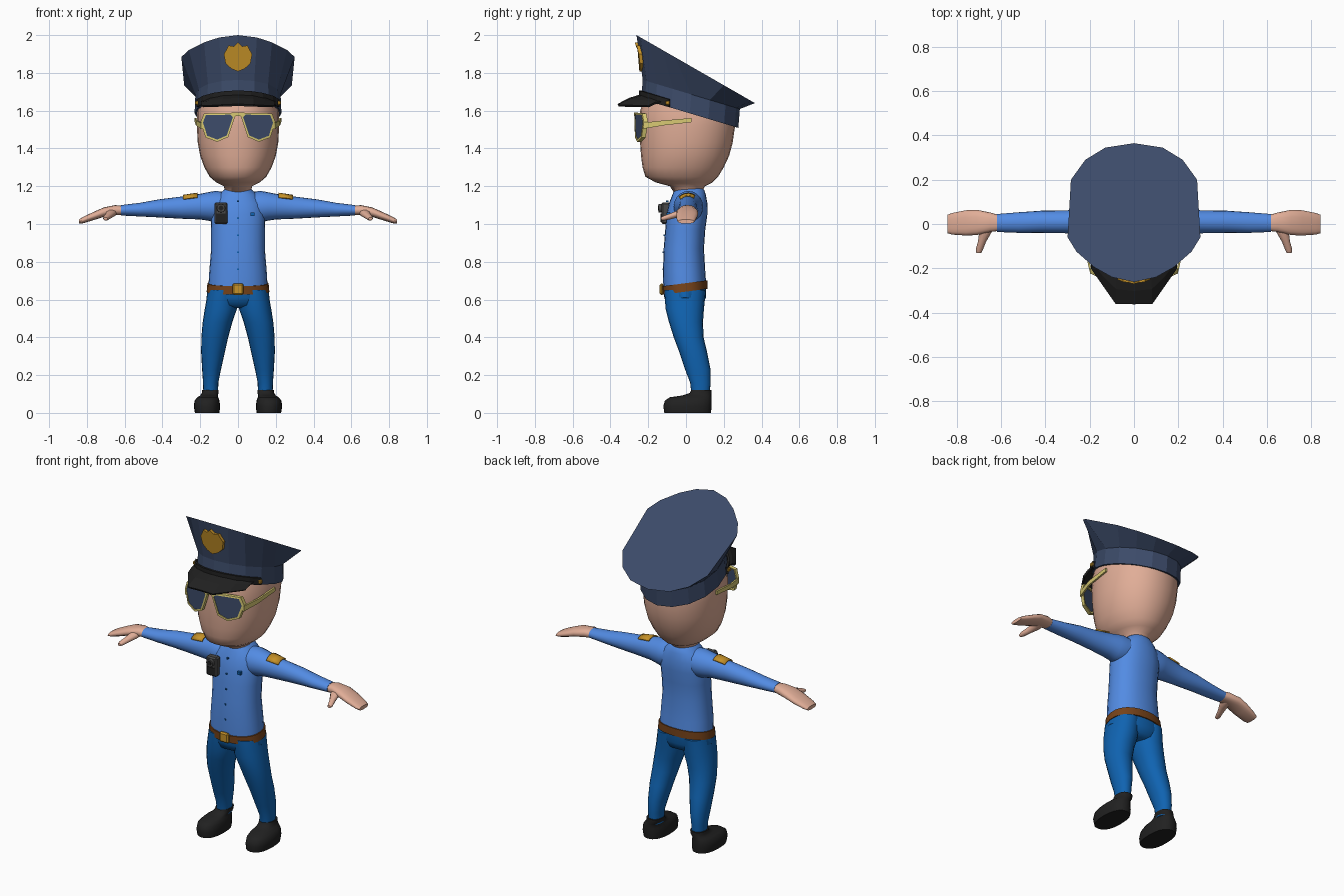
import bpy, bmesh, math
from math import sin, cos, pi, radians
from mathutils import Vector

if "Cube" in bpy.data.objects:
    bpy.data.objects.remove(bpy.data.objects["Cube"])


def material(name, rgb):
    m = bpy.data.materials.new(name)
    m.diffuse_color = (*rgb, 1)
    m.use_nodes = True
    m.node_tree.nodes["Principled BSDF"].inputs["Base Color"].default_value = m.diffuse_color
    return m


SKIN = material("skin", (.75, .42, .31))
SHIRT = material("shirt_blue", (.085, .26, .77))
PANTS = material("trouser_blue", (.005, .125, .44))
NAVY = material("cap_navy", (.045, .07, .141))
BLACK = material("black", (.015, .015, .015))
BROWN = material("belt_brown", (.18, .055, .01))
GOLD = material("gold", (.57, .29, .022))
BRASS = material("pale_brass", (.68, .58, .17))
GREY = material("dark_grey", (.065, .065, .065))


def make(name, verts, faces, mat, smooth=None, thick=0):
    me = bpy.data.meshes.new(name)
    me.from_pydata([tuple(v) for v in verts], [], faces)
    bm = bmesh.new()
    bm.from_mesh(me)
    bmesh.ops.recalc_face_normals(bm, faces=bm.faces)
    bm.to_mesh(me)
    bm.free()
    me.materials.append(mat)
    ob = bpy.data.objects.new(name, me)
    bpy.context.collection.objects.link(ob)
    if thick:
        mod = ob.modifiers.new("thickness", 'SOLIDIFY')
        mod.thickness, mod.offset = thick, 0
    if smooth:
        bpy.ops.object.select_all(action='DESELECT')
        ob.select_set(True)
        bpy.context.view_layer.objects.active = ob
        bpy.ops.object.shade_smooth_by_angle(angle=radians(smooth))
    return ob


def skin_rings(rings, caps=True):
    """Vertices and faces joining closed rings of equal length."""
    n = len(rings[0])
    verts = [v for r in rings for v in r]
    faces = [(k*n + i, k*n + (i+1) % n, (k+1)*n + (i+1) % n, (k+1)*n + i)
             for k in range(len(rings) - 1) for i in range(n)]
    if caps:
        faces += [tuple(range(n)), tuple(range(len(verts) - n, len(verts)))]
    return verts, faces


def loft(name, rows, mat, axis='z', n=20, side=1, power=2.0, smooth=50, tilt=0):
    """Rows are (position, a min, a max, b min, b max) along the axis."""
    rings = []
    for t, a0, a1, b0, b1 in rows:
        ring = []
        for i in range(n):
            c, s = cos(2*pi*i/n), sin(2*pi*i/n)
            a = (a0+a1)/2 + (a1-a0)/2 * math.copysign(abs(c)**(2/power), c)
            b = (b0+b1)/2 + (b1-b0)/2 * math.copysign(abs(s)**(2/power), s)
            p = {'z': (a, b, t + tilt*b), 'x': (t, a, b), 'y': (a, t, b)}[axis]
            ring.append((p[0]*side, p[1], p[2]))
        rings.append(ring)
    return make(name, *skin_rings(rings), mat, smooth)


def grid(name, rows, mat, thick, smooth=None):
    """Open sheet through rows of points."""
    n = len(rows[0])
    faces = [(k*n+i, k*n+i+1, (k+1)*n+i+1, (k+1)*n+i)
             for k in range(len(rows)-1) for i in range(n-1)]
    return make(name, [p for r in rows for p in r], faces, mat, smooth, thick)


def box(name, lo, hi, mat, bevel=0):
    rings = [[(x, y, z) for x, y in ((lo[0], lo[1]), (hi[0], lo[1]), (hi[0], hi[1]), (lo[0], hi[1]))]
             for z in (lo[2], hi[2])]
    ob = make(name, *skin_rings(rings), mat)
    if bevel:
        m = ob.modifiers.new("bevel", 'BEVEL')
        m.width, m.segments = bevel, 1
    return ob


# Head and neck
loft("head", [(1.16, -.065, .065, -.06, .08), (1.20, -.075, .075, -.085, .10),
              (1.22, -.115, .115, -.16, .14), (1.25, -.15, .15, -.215, .17),
              (1.30, -.178, .178, -.23, .20), (1.36, -.2, .2, -.238, .228),
              (1.43, -.213, .213, -.243, .247), (1.52, -.218, .218, -.247, .26),
              (1.60, -.216, .216, -.243, .255), (1.66, -.20, .20, -.22, .22)],
     SKIN, n=28, power=2.1, smooth=60)

# Shirt, belt and trousers
loft("shirt", [(.665, -.157, .157, -.12, .108), (.75, -.152, .152, -.122, .102),
               (.87, -.142, .142, -.118, .095), (.97, -.143, .143, -.11, .102),
               (1.05, -.145, .145, -.103, .113), (1.11, -.135, .135, -.09, .113),
               (1.155, -.105, .105, -.072, .105), (1.18, -.075, .075, -.062, .097),
               (1.19, -.066, .066, -.055, .088)], SHIRT, n=24, power=2.25)
loft("belt", [(.642, -.166, .166, -.124, .113), (.687, -.162, .162, -.126, .113)],
     BROWN, n=24, power=2.25, tilt=.13)
loft("trouser_hips", [(.672, -.157, .157, -.119, .108), (.61, -.167, .167, -.115, .105),
                      (.57, -.13, .13, -.10, .09), (.555, -.08, .08, -.06, .06)],
     PANTS, n=24, power=2.2)
box("belt_buckle", (-.03, -.14, .625), (.03, -.118, .685), GOLD, .008)
for i in range(5):
    z = .76 + i*.09
    y = -.121 + max(0, z - .87)*.075
    box("shirt_button", (-.004, y-.003, z-.004), (.004, y+.01, z+.004), PANTS)
box("chest_pin", (.065, -.103, 1.042), (.087, -.085, 1.06), PANTS)

# Cap: band and flared crown, sixteen sides, tipped backwards
half = [(0, .365), (.13, .345), (.22, .29), (.285, .2), (.30, -.06),
        (.26, -.125), (.18, -.195), (.1, -.24), (0, -.262)]
rim = half + [(-x, y) for x, y in half[-2:0:-1]]


def band_point(angle, grow=0, up=0):
    """Point on the cap band, angle measured from the front."""
    x, y = (.23+grow)*sin(angle), .02 - (.257+grow)*cos(angle)
    return Vector((x, y, 1.592 - .3*y + up))


low = [band_point(pi - 2*pi*i/16) for i in range(16)]
mid = [Vector((p.x*.98, p.y*1.0 + .008, p.z + .1)) for p in low]
top = [Vector((x, y, 2.0 - .36*(y+.262)/.627)) for x, y in rim]
make("cap", *skin_rings([low, mid, top]), NAVY)

# Cap strap, its buttons, and the peak
arc = [radians(-66 + 132*i/8) for i in range(9)]
grid("cap_strap", [[band_point(a, .006, u) for a in arc] for u in (.0, .042)], BLACK, .012)
outer = [(-.19, -.2), (-.135, -.28), (-.082, -.358), (0, -.36), (.082, -.358), (.135, -.28), (.19, -.2)]
inner = [band_point(radians(-57 + 19*i), .003, .016) for i in range(7)]
edge = [Vector((x, y, 1.63 - .008*abs(x)/.19)) for x, y in outer]
middle = [(a+b)/2 + Vector((0, 0, .007)) for a, b in zip(inner, edge)]
grid("cap_peak", [inner, middle, edge], BLACK, .012)
for s in (-1, 1):
    p = band_point(s*radians(64), .012, .02)
    box("strap_button", p - Vector((.009, .011, .011)), p + Vector((.009, .011, .011)), GOLD, .004)

# Shield badge on the crown front
shield = [(0, 1.962), (.022, 1.94), (.05, 1.945), (.06, 1.925), (.075, 1.90),
          (.066, 1.85), (.035, 1.822), (0, 1.808)]
shield += [(-x, z) for x, z in shield[-2:0:-1]]
rings = [[(x, -.238 - (z-1.808)*.16 + d + abs(x)*.15, z) for x, z in shield] for d in (-.009, .012)]
make("cap_badge", *skin_rings(rings), GOLD)

# Sunglasses
lens = [(.014, 1.572), (.03, 1.588), (.18, 1.586), (.198, 1.54), (.172, 1.458),
        (.11, 1.435), (.052, 1.46)]
cx, cz = .108, 1.522


def lens_ring(scale, back, side):
    pts = [(cx + (x-cx)*scale, cz + (z-cz)*scale) for x, z in lens]
    return [(side*x, -.274 + 1.3*x*x + back, z) for x, z in pts]


for s in (-1, 1):
    frame = [lens_ring(k, d, s) for k, d in ((1, 0), (1, .022), (.86, .022), (.86, 0), (1, 0))]
    make("glasses_frame", *skin_rings(frame, False), BRASS)
    make("glasses_lens", *skin_rings([lens_ring(.87, .004, s), lens_ring(.87, .012, s)]), NAVY)
    arm = [[(s*(x+dx), y, z+dz) for dx, dz in ((-.005, -h), (.005, -h), (.005, h), (-.005, h))]
           for x, y, z, h in ((.192, -.226, 1.52, .016), (.218, -.12, 1.535, .013), (.224, .03, 1.55, .011))]
    make("glasses_temple", *skin_rings(arm), BRASS)
box("glasses_bridge", (-.035, -.275, 1.572), (.035, -.255, 1.589), BRASS)

# Limbs, mirrored
for s in (-1, 1):
    loft("sleeve", [(.05, -.06, .09, 1.03, 1.168), (.12, -.065, .09, 1.008, 1.175),
                    (.16, -.06, .085, 1.018, 1.168), (.20, -.055, .075, 1.024, 1.160),
                    (.30, -.042, .062, 1.028, 1.145), (.42, -.04, .06, 1.035, 1.130),
                    (.52, -.04, .053, 1.040, 1.112), (.62, -.036, .045, 1.045, 1.100)],
         SHIRT, 'x', side=s)
    loft("hand", [(.60, -.03, .038, 1.05, 1.095), (.65, -.036, .052, 1.046, 1.10),
                  (.71, -.05, .064, 1.038, 1.088), (.76, -.052, .062, 1.022, 1.066),
                  (.82, -.048, .050, 1.004, 1.038), (.842, -.042, .042, 1.002, 1.024)],
         SKIN, 'x', n=16, side=s, power=2.4)
    loft("thumb", [(.01, .635, .70, 1.045, 1.085), (-.04, .645, .70, 1.035, 1.075),
                   (-.08, .668, .705, 1.025, 1.058), (-.115, .682, .715, 1.018, 1.045),
                   (-.132, .69, .712, 1.02, 1.036)], SKIN, 'y', n=10, side=s)
    # Shoulder patch wrapped over the sleeve
    grid("shoulder_patch",
         [[(s*x, .01 + ry*cos(radians(a)), zc + rz*sin(radians(a))) for a in range(55, 136, 16)]
          for x, ry, zc, rz in ((.215, .067, 1.092, .070), (.29, .057, 1.087, .0635))],
         GOLD, .008, 50)
    loft("trouser_leg", [(.65, .005, .158, -.115, .105), (.55, .006, .176, -.108, .095),
                         (.48, .03, .187, -.09, .09), (.40, .052, .194, -.065, .093),
                         (.32, .070, .195, -.035, .112), (.23, .090, .19, -.005, .13),
                         (.16, .104, .185, .022, .13), (.09, .106, .183, .03, .125)],
         PANTS, side=s, power=2.15)
    loft("shoe", [(0, .098, .228, -.115, .132), (.035, .095, .234, -.12, .136),
                  (.065, .098, .23, -.112, .136), (.083, .105, .215, -.085, .135),
                  (.092, .108, .2, -.02, .135), (.105, .102, .192, .02, .135),
                  (.122, .102, .19, .028, .135)], BLACK, side=s, power=2.4)

# Body camera on the chest
box("camera_body", (-.125, -.13, 1.0), (-.055, -.085, 1.115), GREY, .008)
box("camera_lower_plate", (-.115, -.134, 1.01), (-.065, -.129, 1.055), BLACK)
loft("camera_lens_ring", [(-.145, -.112, -.068, 1.062, 1.106), (-.12, -.115, -.065, 1.06, 1.108)],
     GREY, 'y', n=12, smooth=35)
loft("camera_lens", [(-.149, -.103, -.077, 1.071, 1.097), (-.14, -.103, -.077, 1.071, 1.097)],
     BLACK, 'y', n=12, smooth=35)
